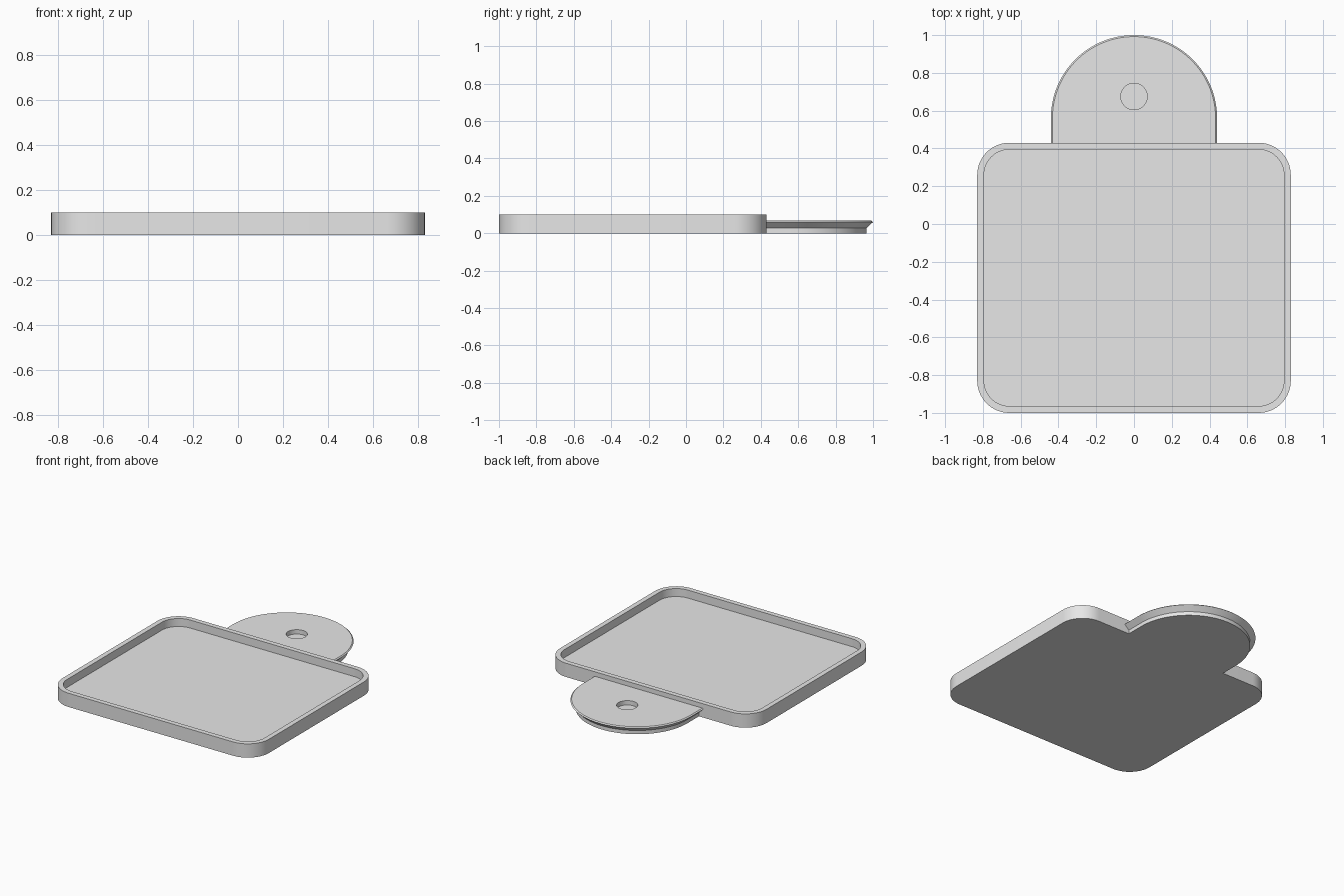
import bpy, bmesh, math
from mathutils import Vector

if "Cube" in bpy.data.objects:
    bpy.data.objects.remove(bpy.data.objects["Cube"], do_unlink=True)

GREY = (0.8, 0.8, 0.8, 1.0)
mat = bpy.data.materials.new("light grey")
mat.use_nodes = True
mat.diffuse_color = GREY
mat.node_tree.nodes["Principled BSDF"].inputs["Base Color"].default_value = GREY


def loft(name, rings):
    """Skin a stack of (outline, height) rings and cap both ends."""
    bm = bmesh.new()
    loops = [[bm.verts.new((x, y, z)) for x, y in outline] for outline, z in rings]
    for low, high in zip(loops, loops[1:]):
        for i in range(len(low)):
            j = (i + 1) % len(low)
            bm.faces.new((low[i], low[j], high[j], high[i]))
    bm.faces.new(loops[0][::-1])
    bm.faces.new(loops[-1])
    bmesh.ops.recalc_face_normals(bm, faces=bm.faces)
    mesh = bpy.data.meshes.new(name)
    bm.to_mesh(mesh)
    bm.free()
    mesh.materials.append(mat)
    obj = bpy.data.objects.new(name, mesh)
    bpy.context.collection.objects.link(obj)
    bpy.ops.object.select_all(action="DESELECT")
    obj.select_set(True)
    bpy.context.view_layer.objects.active = obj
    bpy.ops.object.shade_smooth_by_angle(angle=math.radians(30))
    return obj


def arc(cx, cy, r, start, sweep, steps):
    angles = [math.radians(start + sweep * i / steps) for i in range(steps + 1)]
    return [(cx + r * math.cos(a), cy + r * math.sin(a)) for a in angles]


def rounded_rectangle(inset):
    hx, y0, y1, r = 0.83 - inset, -1 + inset, 0.43 - inset, 0.17 - inset
    corners = [(hx - r, y1 - r), (r - hx, y1 - r), (r - hx, y0 + r), (hx - r, y0 + r)]
    return [p for k, (cx, cy) in enumerate(corners)
            for p in arc(cx, cy, r, 90 * k, 90, 14)]


def tab_outline(r):
    """Half disc with short straight sides; the straight root is divided evenly."""
    root, n = 0.425, 20
    edge = [(-r + 2 * r * i / n, root) for i in range(n + 1)]
    return arc(0, 0.56, r, 0, 180, 64) + edge


# Shallow tray with a raised rim
loft("tray", [(rounded_rectangle(0), 0), (rounded_rectangle(0), 0.1),
              (rounded_rectangle(0.036), 0.1), (rounded_rectangle(0.036), 0.042)])

# Hanging tab: narrow foot, flared lip, blind round hole in the top
hole_centre = Vector((0, 0.675))
lip = tab_outline(0.432)
hole = [tuple(hole_centre + (Vector(p) - hole_centre).normalized() * 0.07) for p in lip]
loft("handle_tab", [(tab_outline(0.405), 0), (tab_outline(0.405), 0.027),
                    (tab_outline(0.44), 0.06), (lip, 0.067),
                    (hole, 0.067), (hole, 0.035)])
